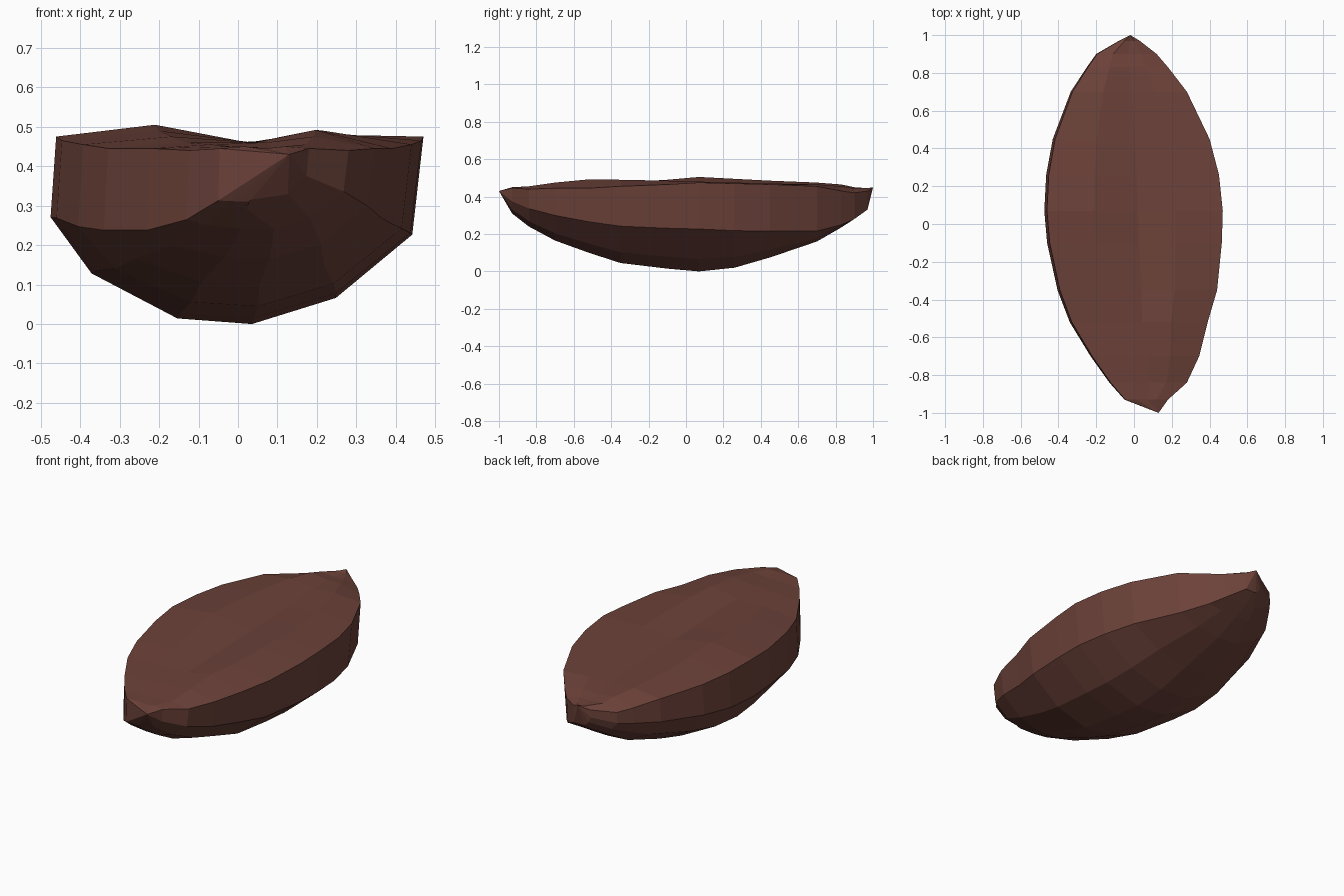
import bpy, bmesh

if "Cube" in bpy.data.objects:
    bpy.data.objects.remove(bpy.data.objects["Cube"])

# Stations along the hull: y, left x, right x, keel z, rim z, left ridge z, right ridge z
STATIONS = [
    (-.93, -.05, .18, .31, .445, .45, .45),
    (-.84, -.13, .28, .24, .44, .45, .455),
    (-.70, -.23, .345, .165, .445, .455, .475),
    (-.52, -.34, .39, .10, .445, .46, .492),
    (-.35, -.405, .44, .045, .455, .475, .49),
    (-.10, -.46, .465, .015, .465, .49, .485),
    (.07, -.475, .47, 0, .475, .505, .48),
    (.26, -.465, .45, .02, .47, .495, .475),
    (.45, -.43, .40, .075, .465, .485, .47),
    (.70, -.335, .28, .16, .455, .475, .465),
    (.83, -.25, .18, .235, .43, .465, .455),
    (.90, -.20, .12, .28, .42, .45, .445),
    (.97, -.08, .03, .33, .43, .445, .445),
]
FRONT_TIP = (.13, -1.0, .43)
BACK_TIP = (-.02, 1.0, .45)


def section(y, left, right, keel, rim, ridge_l, ridge_r):
    """Closed ring: left rim, under the hull to the right rim, back over the top."""
    c, h, d = (left + right) / 2, (right - left) / 2, rim - keel
    # the side creases run down to the keel: left one at the front, right one at the back
    kl = 1 - min(1, max(0, -y) / .95) ** 2
    kr = 1 - min(1, max(0, y) / .9) ** 2
    keel_x = -.6 if y < -.9 else .08
    under = [(-.97, 1), (-1, .57 * kl), (-.78, .27 * kl), (-.32, .03 * kl), (keel_x, 0),
             (.53, .14 * kr), (.94, .48 * kr), (1, 1)]
    ring = [(c + f * h, y, keel + g * d) for f, g in under]
    valley = min(.46, (ridge_l + ridge_r) / 2 - .005)
    ring += [(c + f * h, y, z) for f, z in ((.47, ridge_r), (.05, valley), (-.44, ridge_l))]
    return ring


# Hull: loft the sections and close both ends to a point
bm = bmesh.new()
rings = [[bm.verts.new(p) for p in section(*s)] for s in STATIONS]
n = len(rings[0])
for a, b in zip(rings, rings[1:]):
    for i in range(n):
        j = (i + 1) % n
        bm.faces.new((a[i], a[j], b[j], b[i]))
for ring, tip in ((rings[0], FRONT_TIP), (rings[-1], BACK_TIP)):
    t = bm.verts.new(tip)
    for i in range(n):
        bm.faces.new((ring[i], ring[(i + 1) % n], t))
bmesh.ops.recalc_face_normals(bm, faces=bm.faces)

mesh = bpy.data.meshes.new("hull_body")
bm.to_mesh(mesh)
bm.free()
hull = bpy.data.objects.new("hull_body", mesh)
bpy.context.collection.objects.link(hull)

# Single dark brown colour
brown = bpy.data.materials.new("dark_reddish_brown")
brown.diffuse_color = (.15, .054, .041, 1)
brown.use_nodes = True
brown.node_tree.nodes["Principled BSDF"].inputs["Base Color"].default_value = brown.diffuse_color
mesh.materials.append(brown)
